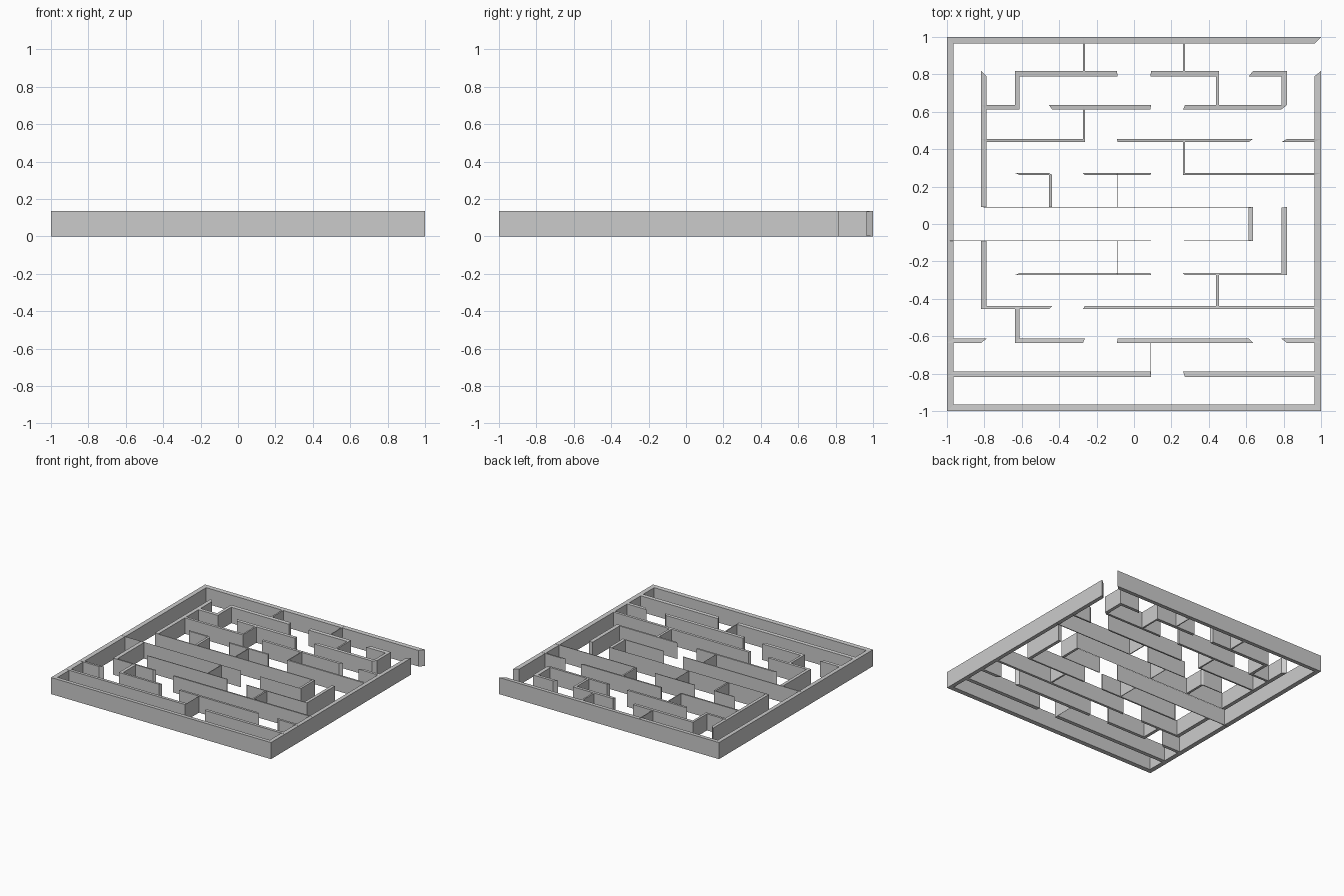
import bpy
import bmesh
from itertools import groupby
from mathutils import Vector

if "Cube" in bpy.data.objects:
    bpy.data.objects.remove(bpy.data.objects["Cube"], do_unlink=True)

CELLS = 11
STEP = 2 / CELLS
HEIGHT = 0.136
INNER = 0.964   # walls thicken by shrinking toward the centre
CENTRE = Vector((0, 0, HEIGHT / 2))

# Walls running along x, from the front edge to the back edge
ROWS = [
    "###########",
    "######.####",
    "#.##.####.#",
    ".##.#######",
    "..####.###.",
    "######.##..",
    ".########..",
    "..#.##.####",
    ".###.####.#",
    ".#.###.###.",
    "..###.##.#.",
    "###########",
]

# Walls running along y (front to back), from the -x edge to the +x edge
COLUMNS = [
    "###########",
    "...##.####.",
    "..#......#.",
    "......#....",
    "........#.#",
    "....#.#....",
    ".#.........",
    ".......#..#",
    "...#.....#.",
    ".....#.....",
    "....##...#.",
    "##########.",
]

grey = bpy.data.materials.new("wall_grey")
grey.use_nodes = True
GREY = (0.6, 0.6, 0.6, 1)
grey.diffuse_color = GREY
grey.node_tree.nodes["Principled BSDF"].inputs["Base Color"].default_value = GREY


def runs(line):
    """Start and end of each unbroken stretch of wall."""
    for mark, group in groupby(enumerate(line), key=lambda pair: pair[1]):
        indices = [i for i, _ in group]
        if mark == "#":
            yield indices[0], indices[-1] + 1


def add_wall(bm, start, end):
    """Upright sheet between two grid points, thickened toward the centre."""
    a, b = (Vector((i * STEP - 1, j * STEP - 1, 0)) for i, j in (start, end))
    up = Vector((0, 0, HEIGHT))
    outer = [a, b, b + up, a + up]
    inner = [CENTRE + (p - CENTRE) * INNER for p in outer]
    vo = [bm.verts.new(p) for p in outer]
    vi = [bm.verts.new(p) for p in inner]
    faces = [bm.faces.new(vo), bm.faces.new(vi[::-1])]
    for k in range(4):
        n = (k + 1) % 4
        faces.append(bm.faces.new((vo[n], vo[k], vi[k], vi[n])))
    bmesh.ops.recalc_face_normals(bm, faces=faces)


def build(name, lines):
    """One object from a selection of grid lines."""
    bm = bmesh.new()
    for pattern, index, along_x in lines:
        for s, e in runs(pattern):
            if along_x:
                add_wall(bm, (s, index), (e, index))
            else:
                add_wall(bm, (index, s), (index, e))
    mesh = bpy.data.meshes.new(name)
    bm.to_mesh(mesh)
    bm.free()
    mesh.materials.append(grey)
    bpy.context.collection.objects.link(bpy.data.objects.new(name, mesh))


# Border and maze passages
all_lines = [(p, i, True) for i, p in enumerate(ROWS)]
all_lines += [(p, i, False) for i, p in enumerate(COLUMNS)]
build("outer_walls", [l for l in all_lines if l[1] in (0, CELLS)])
build("cross_walls", [l for l in all_lines if 0 < l[1] < CELLS and l[2]])
build("lengthwise_walls", [l for l in all_lines if 0 < l[1] < CELLS and not l[2]])
